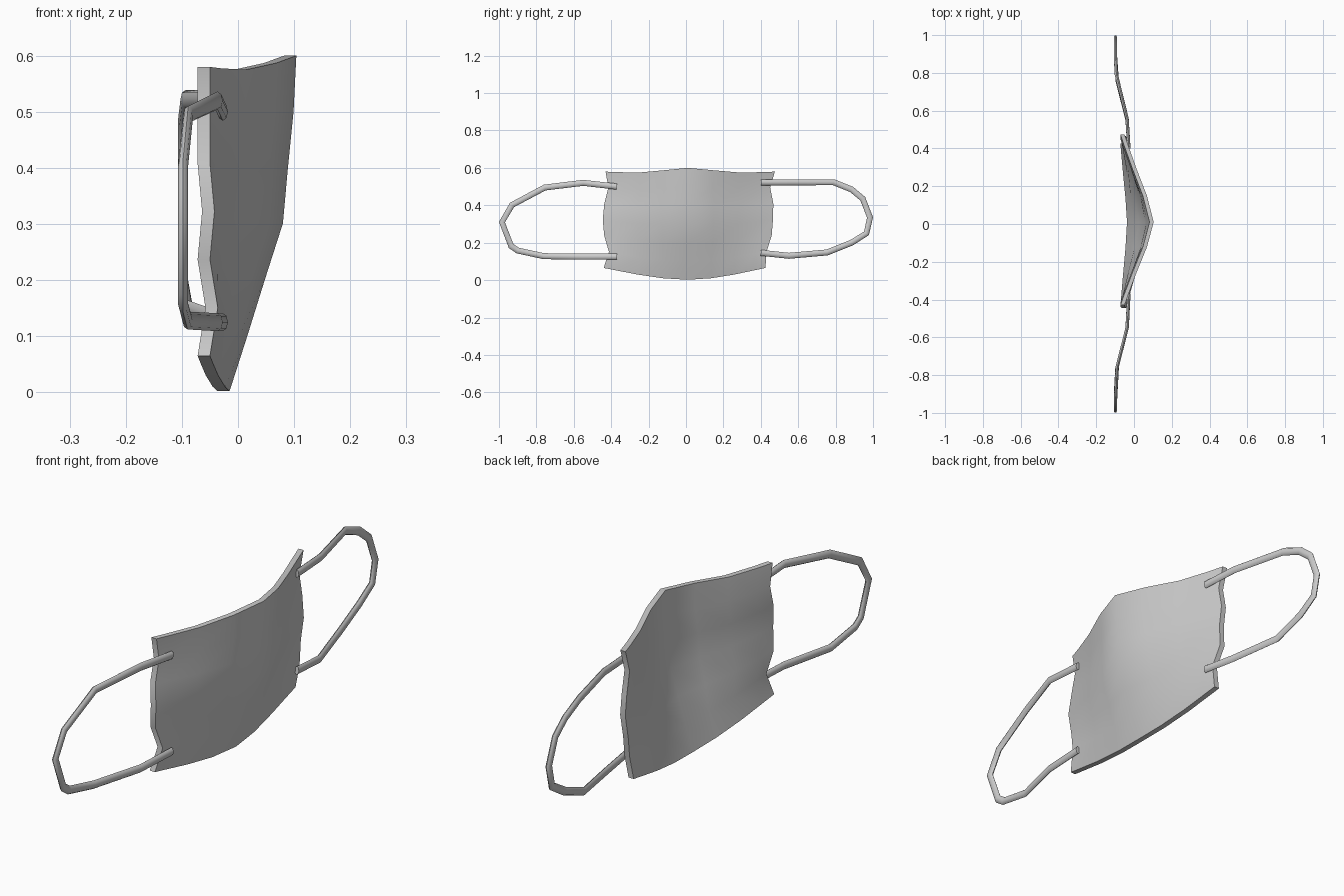
import bpy, bmesh, math
from mathutils import Vector

if "Cube" in bpy.data.objects:
    bpy.data.objects.remove(bpy.data.objects["Cube"])


def interp(points, v):
    for (a, fa), (b, fb) in zip(points, points[1:]):
        if v <= b:
            return fa + (fb - fa) * (v - a) / (b - a)
    return points[-1][1]


def finish(bm, name, angle):
    bmesh.ops.recalc_face_normals(bm, faces=bm.faces[:])
    mesh = bpy.data.meshes.new(name)
    bm.to_mesh(mesh)
    bm.free()
    ob = bpy.data.objects.new(name, mesh)
    bpy.context.collection.objects.link(ob)
    bpy.ops.object.select_all(action='DESELECT')
    ob.select_set(True)
    bpy.context.view_layer.objects.active = ob
    bpy.ops.object.shade_smooth_by_angle(angle=math.radians(angle))
    return ob


# mask cloth: rows are (left y, right y, side x, centre x), bottom to top
ROWS = [(-.44, .425, -.05, -.015), (-.412, .43, -.036, .017),
        (-.437, .458, -.05, .048), (-.445, .465, -.042, .08),
        (-.437, .467, -.05, .089), (-.415, .45, -.05, .099),
        (-.43, .475, -.05, .104)]
COLS = [-1, -.87, -.6, -.3, 0, .3, .6, .87, 1]
BULGE = [(0, 1), (.3, .77), (.6, .42), (.87, .13), (1, 0)]
BOTTOM = [(0, .002), (.3, .01), (.6, .03), (1, .065)]
TOP = [(0, .6), (.3, .587), (.65, .573), (1, .58)]


def build_cloth():
    bm = bmesh.new()
    grid = []
    for i, (yl, yr, xe, xc) in enumerate(ROWS):
        t = i / (len(ROWS) - 1)
        row = []
        for u in COLS:
            a = abs(u)
            y = .01 + a * ((yr if u > 0 else yl) - .01)
            x = xe + (xc - xe) * interp(BULGE, a)
            lo, hi = interp(BOTTOM, a), interp(TOP, a)
            row.append(bm.verts.new((x, y, lo + t * (hi - lo))))
        grid.append(row)
    for r0, r1 in zip(grid, grid[1:]):
        for j in range(len(COLS) - 1):
            bm.faces.new((r0[j], r0[j + 1], r1[j + 1], r1[j]))
    # thickness toward the wearer
    ext = bmesh.ops.extrude_face_region(bm, geom=bm.faces[:], use_keep_orig=True)
    back = [g for g in ext['geom'] if isinstance(g, bmesh.types.BMVert)]
    bmesh.ops.translate(bm, verts=back, vec=(-.022, 0, 0))
    return finish(bm, "mask_cloth", 40)


# ear loops: flattened band swept along (y, z) points
LOOP_X = [(0, -.027), (.4, -.027), (.56, -.037), (.76, -.09), (.83, -.098), (1, -.098)]


def build_loop(name, path, sides=8):
    pts = [Vector((interp(LOOP_X, abs(y)), y, z)) for y, z in path]
    bm = bmesh.new()
    rings = []
    for i, p in enumerate(pts):
        d0 = (p - pts[max(i - 1, 0)]).normalized()
        d1 = (pts[min(i + 1, len(pts) - 1)] - p).normalized()
        d = d0 + d1
        n = Vector((0, -d.z, d.y)).normalized()
        ring = []
        for k in range(sides):
            a = 2 * math.pi * k / sides
            ring.append(bm.verts.new(p + n * .016 * math.cos(a)
                                     + Vector((.009 * math.sin(a), 0, 0))))
        rings.append(ring)
    for r0, r1 in zip(rings, rings[1:]):
        for k in range(sides):
            m = (k + 1) % sides
            bm.faces.new((r0[k], r0[m], r1[m], r1[k]))
    bm.faces.new(rings[0])
    bm.faces.new(rings[-1])
    return finish(bm, name, 50)


build_cloth()
build_loop("ear_loop_left", [
    (-.37, .5), (-.55, .52), (-.755, .495), (-.93, .402), (-.984, .31),
    (-.935, .182), (-.9, .158), (-.76, .128), (-.55, .125), (-.37, .125)])
build_loop("ear_loop_right", [
    (.4, .523), (.56, .523), (.79, .523), (.885, .485), (.945, .435),
    (.984, .335), (.965, .25), (.885, .2), (.755, .148), (.55, .13), (.4, .146)])
